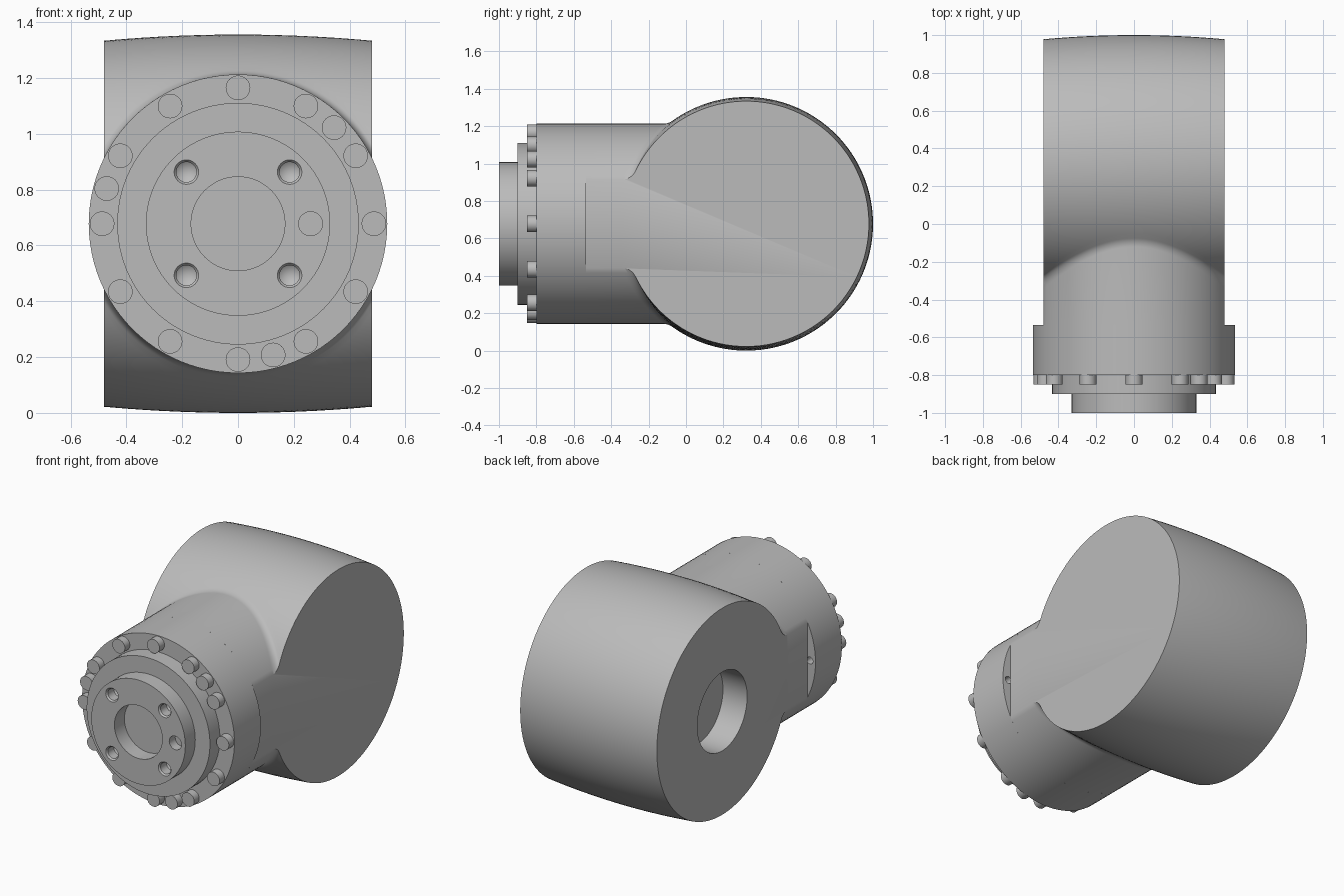
import bpy
import bmesh
import math
from mathutils import Matrix

default = bpy.data.objects.get("Cube")
if default:
    bpy.data.objects.remove(default, do_unlink=True)

AXIS_Z = 0.678      # height of the neck and barrel axes
BARREL_Y = 0.322    # barrel centre
NECK_R = 0.535
HALF_W = 0.48       # half width of the barrel
NECK_END = -0.535
FILLET = 0.08

grey = bpy.data.materials.new("machined grey")
grey.use_nodes = True
colour = (0.5, 0.5, 0.5, 1)
grey.diffuse_color = colour
grey.node_tree.nodes["Principled BSDF"].inputs["Base Color"].default_value = colour


def finish(name, bm):
    bmesh.ops.recalc_face_normals(bm, faces=bm.faces)
    mesh = bpy.data.meshes.new(name)
    bm.to_mesh(mesh)
    bm.free()
    mesh.materials.append(grey)
    obj = bpy.data.objects.new(name, mesh)
    bpy.context.collection.objects.link(obj)
    return obj


def lathe(bm, profile, x=0, z=AXIS_Z, steps=96, matrix=None):
    """Turn (radius, y) points about the y axis and place the result."""
    part = bmesh.new()
    verts = [part.verts.new((r, y, 0)) for r, y in profile]
    edges = [part.edges.new(pair) for pair in zip(verts, verts[1:])]
    bmesh.ops.spin(part, geom=verts + edges, cent=(0, 0, 0), axis=(0, 1, 0),
                   angle=math.tau, steps=steps)
    bmesh.ops.remove_doubles(part, verts=part.verts, dist=0.0001)
    bmesh.ops.recalc_face_normals(part, faces=part.faces)
    part.transform(matrix or Matrix.Translation((x, 0, z)))
    temp = bpy.data.meshes.new("temp")
    part.to_mesh(temp)
    part.free()
    bm.from_mesh(temp)
    bpy.data.meshes.remove(temp)


def rod(r, y0, y1):
    return [(0, y0), (r, y0), (r, y1), (0, y1)]


def cut(obj, bm):
    cutter = finish("cutter", bm)
    cutter.hide_render = True
    mod = obj.modifiers.new("holes", 'BOOLEAN')
    mod.operation = 'DIFFERENCE'
    mod.solver = 'EXACT'
    mod.object = cutter
    bpy.context.view_layer.objects.active = obj
    bpy.ops.object.modifier_apply(modifier=mod.name)
    bpy.data.objects.remove(cutter, do_unlink=True)


def housing_slice(x):
    """Outline at x: barrel circle joined to the neck by fillets."""
    big = 0.678 - 0.022 * (x / HALF_W) ** 2
    h = math.sqrt(NECK_R ** 2 - x ** 2)
    fy = -math.sqrt((big + FILLET) ** 2 - (h + FILLET) ** 2)
    fz = h + FILLET
    join = math.atan2(fz, fy)                 # where fillet meets barrel
    upper = [(NECK_END - BARREL_Y, h)]
    for i in range(9):
        a = -math.pi / 2 + (join - math.pi / 2) * i / 8
        upper.append((fy + FILLET * math.cos(a), fz + FILLET * math.sin(a)))
    for i in range(1, 49):
        a = join * (1 - i / 48)
        upper.append((big * math.cos(a), big * math.sin(a)))
    outline = upper + [(y, -z) for y, z in reversed(upper[:-1])]
    return [(x, y + BARREL_Y, z + AXIS_Z) for y, z in outline]


# Housing: barrel and neck lofted across the width
bm = bmesh.new()
limit = math.asin(HALF_W / NECK_R)
N = 40
rings = []
for i in range(N + 1):
    x = NECK_R * math.sin(limit * (2 * i / N - 1))
    rings.append([bm.verts.new(p) for p in housing_slice(x)])
for a, b in zip(rings, rings[1:]):
    for j in range(len(a)):
        k = (j + 1) % len(a)
        bm.faces.new((a[j], a[k], b[k], b[j]))
bm.faces.new(rings[0])
bm.faces.new(rings[-1])
housing = finish("joint_housing", bm)

# Round recess in the right side of the barrel
bm = bmesh.new()
lathe(bm, rod(0.25, -0.17, 0.17), matrix=Matrix.Translation(
    (-HALF_W, BARREL_Y, AXIS_Z)) @ Matrix.Rotation(math.pi / 2, 4, 'Z'))
cut(housing, bm)

# Flange ring with small holes in its back
bm = bmesh.new()
lathe(bm, rod(NECK_R, -0.8, NECK_END))
flange = finish("flange", bm)
bm = bmesh.new()
for side in (-1, 1):
    lathe(bm, rod(0.022, -0.62, -0.5), x=side * 0.495, steps=24)
cut(flange, bm)

# Stepped output hub with a shallow centre bore
bm = bmesh.new()
lathe(bm, [(0, -0.9), (0.168, -0.9), (0.168, -1), (0.33, -1), (0.33, -0.9),
           (0.433, -0.9), (0.433, -0.8), (0, -0.8)])
hub = finish("output_hub", bm)

# Four drilled screw holes and one flat dowel hole
bm = bmesh.new()
for sx in (-1, 1):
    for sz in (-1, 1):
        lathe(bm, [(0, -1.05), (0.044, -1.05), (0.044, -1), (0.036, -0.99),
                   (0.036, -0.93), (0, -0.905)],
              x=sx * 0.185, z=AXIS_Z + sz * 0.185, steps=32)
lathe(bm, rod(0.043, -1.05, -0.94), x=0.26, steps=32)
cut(hub, bm)

# Ring of flange bolts: every 30 degrees plus three extras
for n, deg in enumerate(list(range(0, 360, 30)) + [45, 165, 285]):
    a = math.radians(deg)
    bm = bmesh.new()
    lathe(bm, rod(0.044, -0.85, -0.8), x=0.487 * math.cos(a),
          z=AXIS_Z + 0.487 * math.sin(a), steps=32)
    finish(f"flange_bolt_{n + 1}", bm)

# Smooth the round surfaces and keep the edges crisp
bpy.ops.object.select_all(action='DESELECT')
for obj in bpy.context.collection.objects:
    if obj.type == 'MESH':
        obj.select_set(True)
        bpy.context.view_layer.objects.active = obj
bpy.ops.object.shade_smooth_by_angle(angle=math.radians(30))
